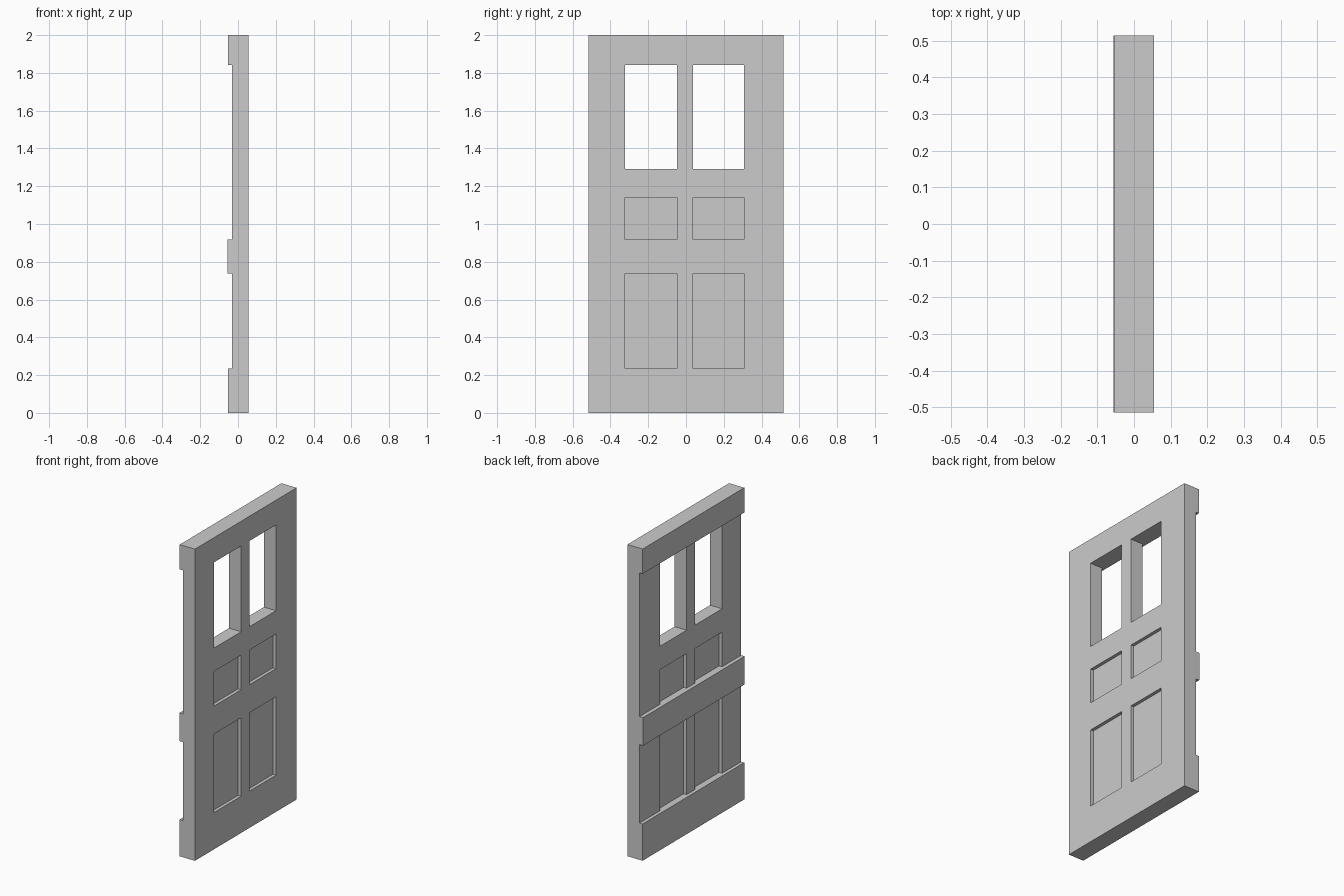
import bpy, bmesh

if "Cube" in bpy.data.objects:
    bpy.data.objects.remove(bpy.data.objects["Cube"])

HALF_W = 0.515
FRONT, BACK = 0.055, -0.031          # main slab faces
RAIL, MID_RAIL = -0.053, -0.056      # raised rails on the back
PANEL_FRONT, PANEL_BACK = 0.034, -0.01
Z_LOW, Z_MID0, Z_MID1, Z_TOP = 0.236, 0.739, 0.919, 1.841


def make_object(name, bm):
    bmesh.ops.recalc_face_normals(bm, faces=bm.faces)
    mesh = bpy.data.meshes.new(name)
    bm.to_mesh(mesh)
    bm.free()
    obj = bpy.data.objects.new(name, mesh)
    bpy.context.collection.objects.link(obj)
    return obj


def add_box(bm, x, y, z):
    verts = bmesh.ops.create_cube(bm, size=1)["verts"]
    for v in verts:
        v.co = [r[1] if c > 0 else r[0] for c, r in zip(v.co, (x, y, z))]


# Door body: side profile with three rails, extruded across the width
profile = [(FRONT, 0), (FRONT, 2), (RAIL, 2), (RAIL, Z_TOP), (BACK, Z_TOP),
           (BACK, Z_MID1), (MID_RAIL, Z_MID1), (MID_RAIL, Z_MID0),
           (BACK, Z_MID0), (BACK, Z_LOW), (RAIL, Z_LOW), (RAIL, 0)]
bm = bmesh.new()
face = bm.faces.new([bm.verts.new((x, -HALF_W, z)) for x, z in profile])
new = bmesh.ops.extrude_face_region(bm, geom=[face])["geom"]
bmesh.ops.translate(bm, vec=(0, 2 * HALF_W, 0),
                    verts=[g for g in new if isinstance(g, bmesh.types.BMVert)])
door = make_object("door", bm)

# Cutters: two window openings, and panel recesses on both faces
bm = bmesh.new()
for y in ((-0.322, -0.047), (0.038, 0.307)):
    add_box(bm, (-0.2, 0.2), y, (1.291, Z_TOP))
    for z in ((Z_LOW, Z_MID0), (Z_MID1, 1.141)):
        add_box(bm, (PANEL_FRONT, 0.2), y, z)
        add_box(bm, (-0.2, PANEL_BACK), y, z)
cutter = make_object("opening_cutter", bm)
cutter.hide_render = True
cutter.hide_viewport = False

# Carve the openings and keep only the finished door
mod = door.modifiers.new("openings", 'BOOLEAN')
mod.operation = 'DIFFERENCE'
mod.solver = 'EXACT'
mod.object = cutter
bpy.context.view_layer.objects.active = door
door.select_set(True)
bpy.ops.object.modifier_apply(modifier=mod.name)
bpy.data.objects.remove(cutter, do_unlink=True)
